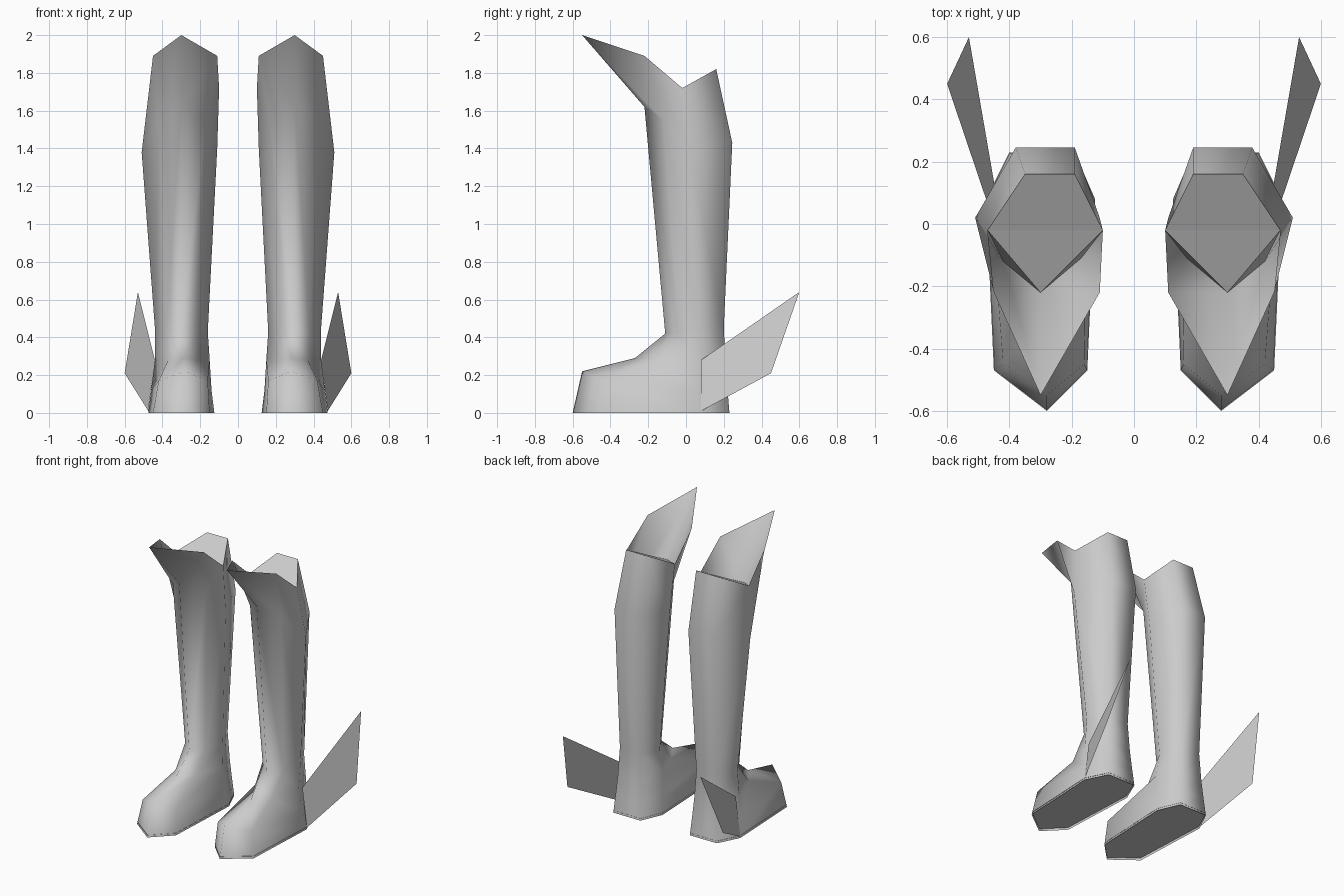
import bpy, bmesh, math

if "Cube" in bpy.data.objects:
    bpy.data.objects.remove(bpy.data.objects["Cube"])

grey = bpy.data.materials.new("boot_grey")
grey.diffuse_color = (0.6, 0.6, 0.6, 1)
grey.use_nodes = True
grey.node_tree.nodes["Principled BSDF"].inputs["Base Color"].default_value = grey.diffuse_color


def make_part(name, verts, faces, angle):
    """Build one right-hand part and mirror it to the left."""
    bm = bmesh.new()
    vs = [bm.verts.new(v) for v in verts]
    for f in faces:
        bm.faces.new([vs[i] for i in f])
    bmesh.ops.recalc_face_normals(bm, faces=bm.faces)
    me = bpy.data.meshes.new(name)
    bm.to_mesh(me)
    bm.free()
    me.materials.append(grey)
    ob = bpy.data.objects.new(name, me)
    bpy.context.collection.objects.link(ob)
    bpy.context.view_layer.objects.active = ob
    ob.select_set(True)
    if angle:
        bpy.ops.object.shade_smooth_by_angle(angle=math.radians(angle))
    ob.select_set(False)
    mirror = ob.modifiers.new("Mirror", 'MIRROR')
    mirror.use_mirror_merge = False
    return ob


# Seven-sided rings: front, outer front, outer side, outer back,
# inner back, inner side, inner front
rings = [
    # pointed knee flap and back rim
    [(.30, -.55, 2.0), (.45, -.22, 1.89), (.47, -.02, 1.72), (.35, .16, 1.82),
     (.19, .16, 1.82), (.10, -.02, 1.72), (.11, -.22, 1.89)],
    # calf
    [(.30, -.22, 1.62), (.42, -.12, 1.55), (.51, .02, 1.38), (.38, .245, 1.43),
     (.19, .245, 1.43), (.11, .02, 1.40), (.17, -.11, 1.55)],
    # ankle
    [(.30, -.11, .42), (.38, -.04, .42), (.44, .06, .45), (.37, .20, .45),
     (.22, .20, .45), (.16, .06, .43), (.22, -.04, .42)],
    # instep
    [(.29, -.27, .29), (.37, -.16, .28), (.44, .04, .28), (.38, .21, .25),
     (.21, .21, .25), (.15, .04, .28), (.22, -.15, .28)],
    # toe top
    [(.28, -.55, .22), (.42, -.45, .17), (.46, .06, .12), (.39, .22, .12),
     (.20, .22, .12), (.14, .06, .12), (.16, -.45, .17)],
    # ground edge
    [(.28, -.60, 0), (.45, -.47, 0), (.475, .08, 0), (.40, .23, 0),
     (.19, .23, 0), (.125, .08, 0), (.15, -.47, 0)],
]
n = 7
verts = [p for ring in rings for p in ring]
faces = [(r * n + i, r * n + (i + 1) % n, (r + 1) * n + (i + 1) % n, (r + 1) * n + i)
         for r in range(len(rings) - 1) for i in range(n)]
make_part("boot", verts, faces, 120)

# Sloping cap at the back of the leg opening
top, calf = rings[0], rings[1]
make_part("leg_cap", top[2:6], [(0, 1, 2, 3)], 0)

# Trough floor at the root of the flap
make_part("flap_floor", [top[2], calf[1], calf[0], calf[6], top[5]],
          [(0, 1, 2), (0, 2, 4), (2, 3, 4)], 60)

# Sole, set slightly inside the ground edge
make_part("sole", [(x, y, .015) for x, y, z in rings[-1]], [range(n)], 0)

# Thin swept wing on the outer side of the ankle
make_part("ankle_wing",
          [(.475, .08, .01), (.60, .45, .21), (.53, .60, .64), (.44, .08, .28)],
          [(0, 1, 2, 3)], 0)
